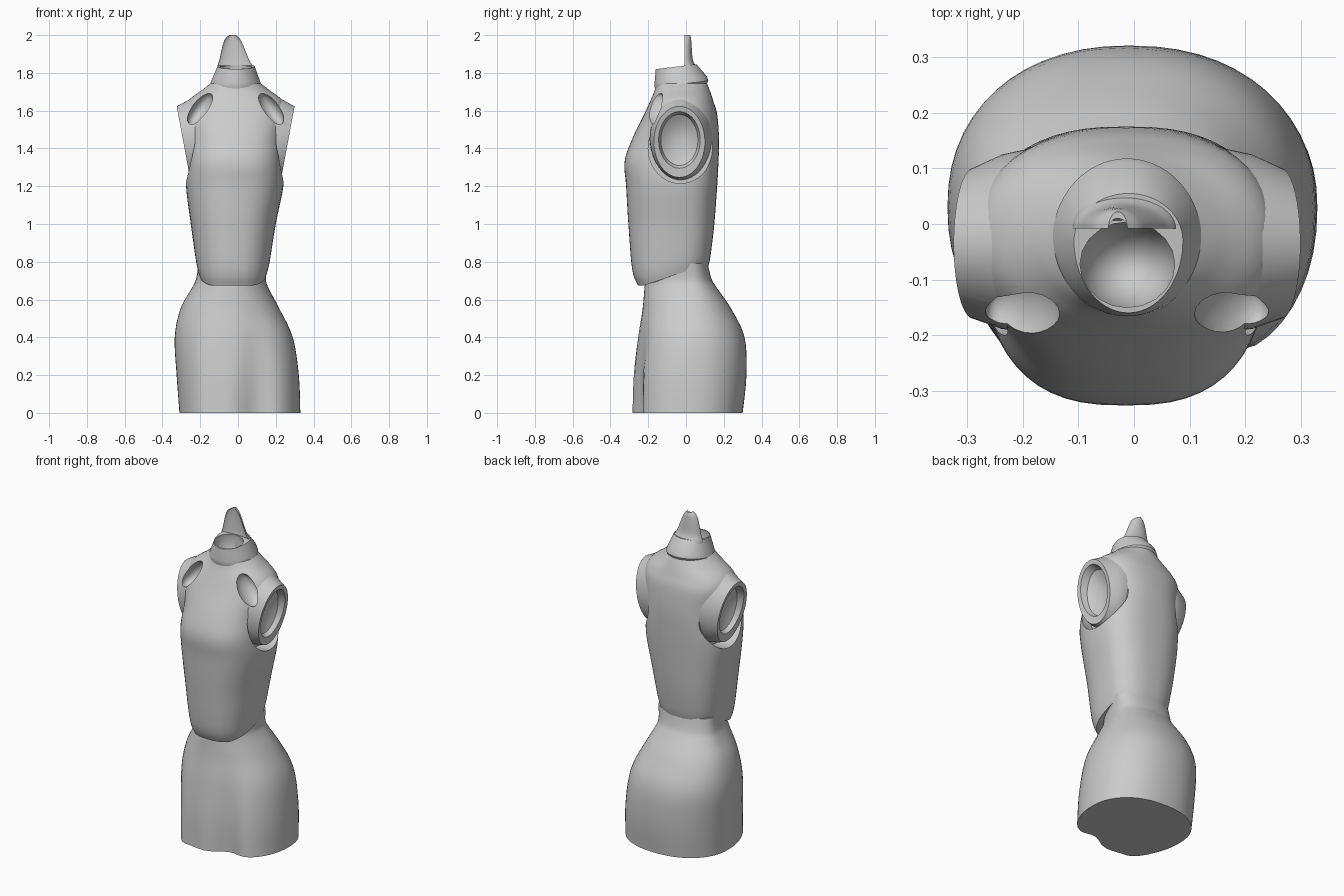
import bpy, bmesh, math
from mathutils import Vector

if "Cube" in bpy.data.objects:
    bpy.data.objects.remove(bpy.data.objects["Cube"])

N = 56


def spline(rows, steps):
    """Smoothly resample a list of equal-length rows (Catmull-Rom)."""
    out = []
    for i in range(len(rows) - 1):
        a, b = rows[max(i - 1, 0)], rows[i]
        c, d = rows[i + 1], rows[min(i + 2, len(rows) - 1)]
        for k in range(steps):
            t = k / steps
            out.append([0.5 * (2*q + (r-p)*t + (2*p-5*q+4*r-s)*t*t + (3*q-p-3*r+s)*t**3)
                        for p, q, r, s in zip(a, b, c, d)])
    return out + [list(rows[-1])]


def spow(v, e):
    return math.copysign(abs(v) ** e, v)


def section(z, xl, xr, yf, yb, cy=0.0, n=2.0):
    """Closed outline from left, right, front and back extents."""
    cx, pts = (xl + xr) / 2, []
    for i in range(N):
        a = 2 * math.pi * i / N
        c, s = spow(math.cos(a), 2 / n), spow(math.sin(a), 2 / n)
        pts.append(Vector((cx + (xr - xl) / 2 * c,
                           cy + s * (yb - cy if s > 0 else cy - yf), z)))
    return pts


def loft(name, rings):
    bm = bmesh.new()
    vs = [[bm.verts.new(p) for p in r] for r in rings]
    for r, q in zip(vs, vs[1:]):
        for i in range(N):
            j = (i + 1) % N
            bm.faces.new((r[i], r[j], q[j], q[i]))
    bm.faces.new(vs[0][::-1])
    bm.faces.new(vs[-1])
    bmesh.ops.recalc_face_normals(bm, faces=bm.faces)
    me = bpy.data.meshes.new(name)
    bm.to_mesh(me)
    bm.free()
    ob = bpy.data.objects.new(name, me)
    bpy.context.collection.objects.link(ob)
    return ob


def ellipsoid(name, loc, size, rot=(0, 0, 0)):
    bpy.ops.mesh.primitive_uv_sphere_add(segments=20, ring_count=12, location=loc, rotation=rot)
    ob = bpy.context.object
    ob.name, ob.scale, ob.hide_render = name, size, True
    return ob


def activate(ob):
    bpy.ops.object.select_all(action='DESELECT')
    ob.select_set(True)
    bpy.context.view_layer.objects.active = ob


def cut(ob, cutters):
    activate(ob)
    for c in cutters:
        m = ob.modifiers.new("cut", 'BOOLEAN')
        m.operation, m.object, m.solver = 'DIFFERENCE', c, 'EXACT'
        bpy.ops.object.modifier_apply(modifier=m.name)


def gauss(v, m, w):
    return math.exp(-((v - m) / w) ** 2)


# Skirt: hips with a fuller left thigh and a shallow hollow right of centre
rings = []
for z, xl, xr, yf, yb in spline([
        (0.0, -0.31, 0.33, -0.29, 0.30), (0.2, -0.325, 0.322, -0.28, 0.32),
        (0.4, -0.335, 0.29, -0.255, 0.31), (0.55, -0.305, 0.22, -0.23, 0.24),
        (0.66, -0.245, 0.162, -0.22, 0.165), (0.71, -0.222, 0.148, -0.215, 0.135),
        (0.79, -0.21, 0.155, -0.20, 0.115)], 5):
    ring = section(z, xl, xr, yf, yb, 0.03, 2.2)
    k = max(0, 1 - z / 0.6)
    for p in ring:
        if p.y < 0.03:
            f = 0.2 * gauss(p.x, 0.10, 0.085) - 0.14 * gauss(p.x, -0.22, 0.07)
            p.y += (0.03 - p.y) * k * f
    rings.append(ring)
skirt = loft("skirt", rings)

# Bodice: waist hem dips at the front, then chest, shoulders and neck base
rings = []
rows = spline([
    (0.73, -0.205, 0.150, -0.255, 0.118, 2.5), (0.80, -0.222, 0.168, -0.285, 0.13, 2.5),
    (1.0, -0.25, 0.20, -0.305, 0.15, 2.5), (1.2, -0.275, 0.24, -0.317, 0.165, 2.5),
    (1.33, -0.27, 0.24, -0.325, 0.172, 2.6), (1.45, -0.265, 0.238, -0.285, 0.175, 2.5),
    (1.58, -0.285, 0.255, -0.222, 0.165, 2.4), (1.65, -0.265, 0.24, -0.19, 0.145, 2.2),
    (1.71, -0.19, 0.165, -0.165, 0.125, 2.0), (1.76, -0.125, 0.10, -0.155, 0.105, 2.0)], 5)
for z, xl, xr, yf, yb, n in rows:
    ring = section(z, xl, xr, yf, yb, -0.03, n)
    k = max(0, 1 - (z - 0.73) / 0.25)
    for p in ring:
        p.z += k * max(-0.055, min(0.045, 0.02 + 0.34 * p.y))
    rings.append(ring)
bodice = loft("bodice", rings)

# Collar and the raised tab behind the neck opening
collar = loft("collar", [
    [p + Vector((0, 0, 0.12 * (p.y + 0.16))) for p in section(z, *e, cy=-0.03)]
    for z, e in ((1.70, (-0.14, 0.115, -0.155, 0.105)), (1.725, (-0.147, 0.122, -0.166, 0.118)),
                 (1.75, (-0.138, 0.113, -0.166, 0.110)), (1.82, (-0.108, 0.088, -0.160, 0.055)))])
tab = loft("neck_tab", [section(*r, cy=-0.008) for r in spline([
    (1.76, -0.115, 0.085, 0.004, 0.085), (1.83, -0.11, 0.078, 0.006, 0.055),
    (1.87, -0.098, 0.058, 0.010, 0.036), (1.94, -0.083, 0.030, 0.012, 0.030),
    (1.98, -0.068, 0.010, 0.011, 0.027), (2.0, -0.046, -0.012, 0.010, 0.022)], 4)])
neck_cut = ellipsoid("neck_cutter", (-0.012, -0.072, 1.80), (0.088, 0.080, 0.13))
cut(collar, [neck_cut])


# Arm stubs: tapered ovals with slanted ends, each hollowed into a bowl
def arm_ring(side, x, cy, cz, ry, rz, slant):
    pts = []
    for i in range(N):
        a = 2 * math.pi * i / N
        s = math.sin(a)
        pts.append(Vector((-0.0125 + side * (x + slant * s), cy + ry * math.cos(a), cz + rz * s)))
    return pts


helpers, stubs = [neck_cut], []
for side, word in ((1, "right"), (-1, "left")):
    hole = loft(word + "_armhole_cutter", [
        arm_ring(side, x, -0.03, 1.40, 0.17, 0.185, 0) for x in (0.17, 0.5)])
    hole.hide_render = True
    pit = ellipsoid(word + "_pit_cutter", (-0.0125 + side * 0.188, -0.155, 1.61),
                    (0.045, 0.07, 0.10), (0, side * math.radians(-34), 0))
    stub = loft(word + "_arm_stub", [arm_ring(side, *r) for r in (
        (0.10, -0.025, 1.485, 0.15, 0.235, -0.01), (0.17, -0.028, 1.465, 0.165, 0.232, 0.0),
        (0.225, -0.032, 1.450, 0.157, 0.212, 0.015), (0.277, -0.035, 1.435, 0.135, 0.188, 0.035),
        (0.275, -0.035, 1.445, 0.110, 0.150, 0.031), (0.24, -0.035, 1.445, 0.098, 0.135, 0.02),
        (0.215, -0.035, 1.445, 0.06, 0.085, 0.01), (0.208, -0.035, 1.445, 0.015, 0.02, 0.0))])
    cut(bodice, [hole, pit])
    cut(stub, [pit])
    stubs.append(stub)
    helpers += [hole, pit]
cut(bodice, [neck_cut])

for ob in helpers:
    bpy.data.objects.remove(ob, do_unlink=True)
for ob in [skirt, bodice, collar, tab] + stubs:
    activate(ob)
    bpy.ops.object.shade_smooth_by_angle(angle=math.radians(35))
